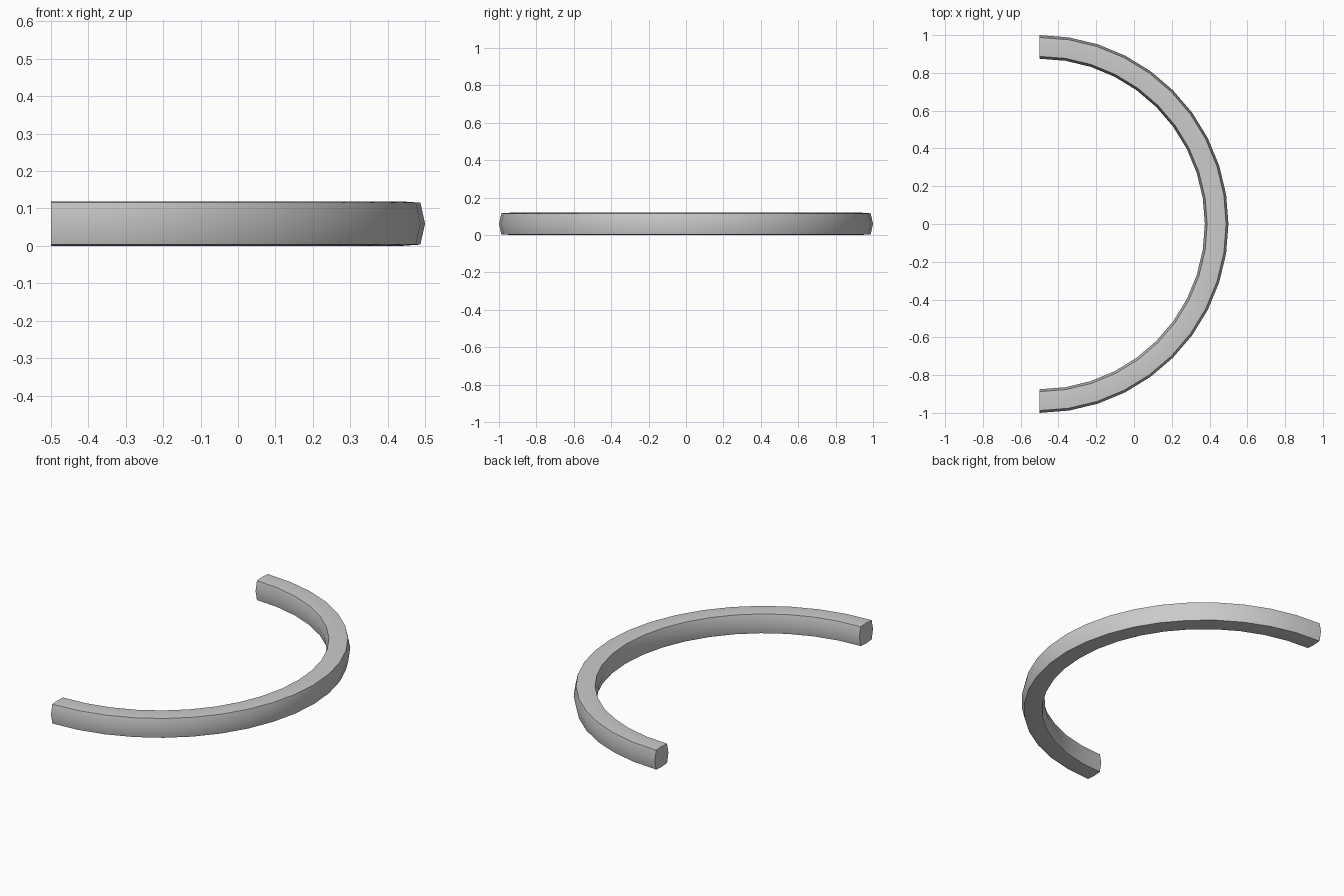
import bpy, bmesh, math

if "Cube" in bpy.data.objects:
    bpy.data.objects.remove(bpy.data.objects["Cube"])

# Half ring: slightly bulged square section swept through 180 degrees
SEGMENTS = 20
CX, R, ZC = -0.5, 0.9375, 0.0595
section = [(0.0625, 0), (0.05, 0.056), (0, 0.0595), (-0.05, 0.056),
           (-0.0625, 0), (-0.05, -0.056), (0, -0.0595), (0.05, -0.056)]

bm = bmesh.new()
rings = []
for i in range(SEGMENTS + 1):
    a = -math.pi / 2 + math.pi * i / SEGMENTS
    rings.append([bm.verts.new((CX + (R + dr) * math.cos(a),
                                (R + dr) * math.sin(a), ZC + dz))
                  for dr, dz in section])
n = len(section)
for r0, r1 in zip(rings, rings[1:]):
    for k in range(n):
        bm.faces.new((r0[k], r0[(k + 1) % n], r1[(k + 1) % n], r1[k]))

# Flat end caps
bm.faces.new(rings[0])
bm.faces.new(rings[-1])
bmesh.ops.recalc_face_normals(bm, faces=bm.faces[:])

mesh = bpy.data.meshes.new("half_ring")
bm.to_mesh(mesh)
bm.free()
ring = bpy.data.objects.new("half_ring", mesh)
bpy.context.collection.objects.link(ring)

# Smooth along the curve, sharp at the corners
bpy.context.view_layer.objects.active = ring
ring.select_set(True)
bpy.ops.object.shade_smooth_by_angle(angle=math.radians(35))
